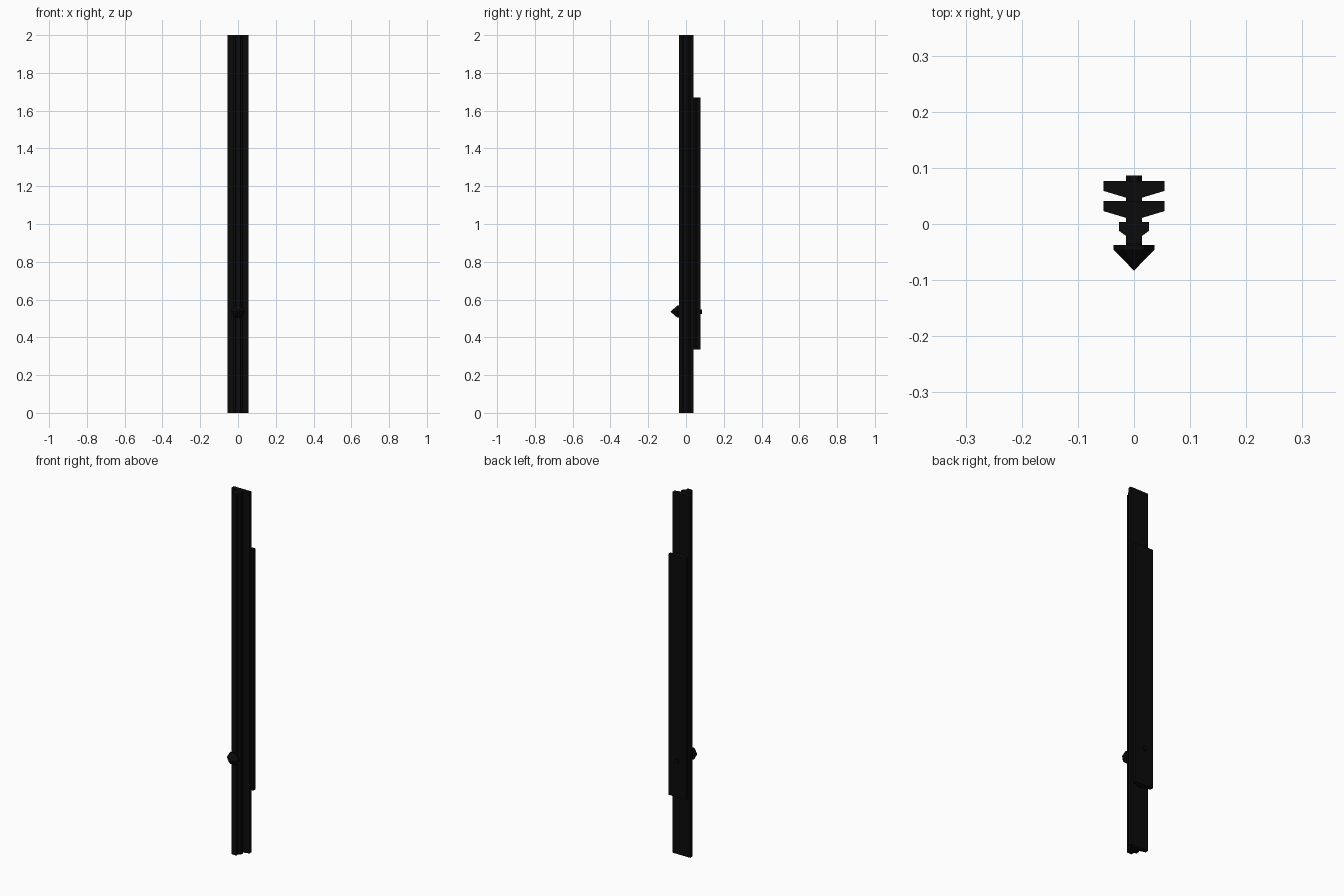
import bpy, bmesh, math
from mathutils import Matrix, Vector

cube = bpy.data.objects.get("Cube")
if cube:
    bpy.data.objects.remove(cube, do_unlink=True)

# One near-black finish for every part
black = bpy.data.materials.new("black_finish")
black.use_nodes = True
colour = (0.0033, 0.0033, 0.0033, 1)
black.diffuse_color = colour
black.node_tree.nodes["Principled BSDF"].inputs["Base Color"].default_value = colour

NECK = 0.0145
PIN_Z = 0.536


def add_object(name, bm):
    bmesh.ops.recalc_face_normals(bm, faces=bm.faces[:])
    mesh = bpy.data.meshes.new(name)
    bm.to_mesh(mesh)
    bm.free()
    mesh.materials.append(black)
    obj = bpy.data.objects.new(name, mesh)
    bpy.context.collection.objects.link(obj)
    return obj


def extrude_profile(name, half, z0, z1):
    """Mirror a half outline (x, y) across x = 0 and extrude it upwards."""
    outline = half + [(-x, y) for x, y in reversed(half)]
    bm = bmesh.new()
    base = bm.faces.new([bm.verts.new((x, y, z0)) for x, y in outline])
    top = bmesh.ops.extrude_face_region(bm, geom=[base])["geom"]
    verts = [v for v in top if isinstance(v, bmesh.types.BMVert)]
    bmesh.ops.translate(bm, verts=verts, vec=Vector((0, 0, z1 - z0)))
    return add_object(name, bm)


def wing(width, back, edge, root):
    """Half of a flange: flat back, square edge, then a taper to the neck."""
    return [(NECK, root), (width, edge), (width, back)]


def pin_section(name, y0, y1, r0, r1):
    """Six-sided bar or cone running along y from y0 to y1."""
    bm = bmesh.new()
    turn = Matrix.Translation((0, (y0 + y1) / 2, PIN_Z)) @ Matrix.Rotation(-math.pi / 2, 4, "X")
    bmesh.ops.create_cone(bm, cap_ends=True, segments=6, radius1=r0, radius2=r1,
                          depth=y1 - y0, matrix=turn)
    # Put two corners on the horizontal axis
    if max(abs(v.co.x) for v in bm.verts) < max(r0, r1) * 0.95:
        bmesh.ops.rotate(bm, verts=bm.verts[:], cent=(0, 0, PIN_Z),
                         matrix=Matrix.Rotation(math.pi / 6, 3, "Y"))
    bmesh.ops.remove_doubles(bm, verts=bm.verts[:], dist=0.0001)
    return add_object(name, bm)


# Full-length rail: front rib, small flange, wide flange
rail_half = ([(NECK, -0.036)] + wing(0.027, 0.004, -0.012, -0.021)
             + [(NECK, 0.004)] + wing(0.0545, 0.041, 0.023, 0.011))
extrude_profile("rail", rail_half, 0, 2)

# Shorter flange plate on the back
plate_half = [(NECK, 0.041)] + wing(0.0545, 0.077, 0.059, 0.047)
extrude_profile("back_plate", plate_half, 0.335, 1.67)

# Cross pin with a pointed head at the front
pin_section("pin_shaft", -0.04, 0.086, 0.0142, 0.0142)
pin_section("pin_collar", -0.046, -0.037, 0.0365, 0.0365)
pin_section("pin_point", -0.083, -0.046, 0, 0.0365)
